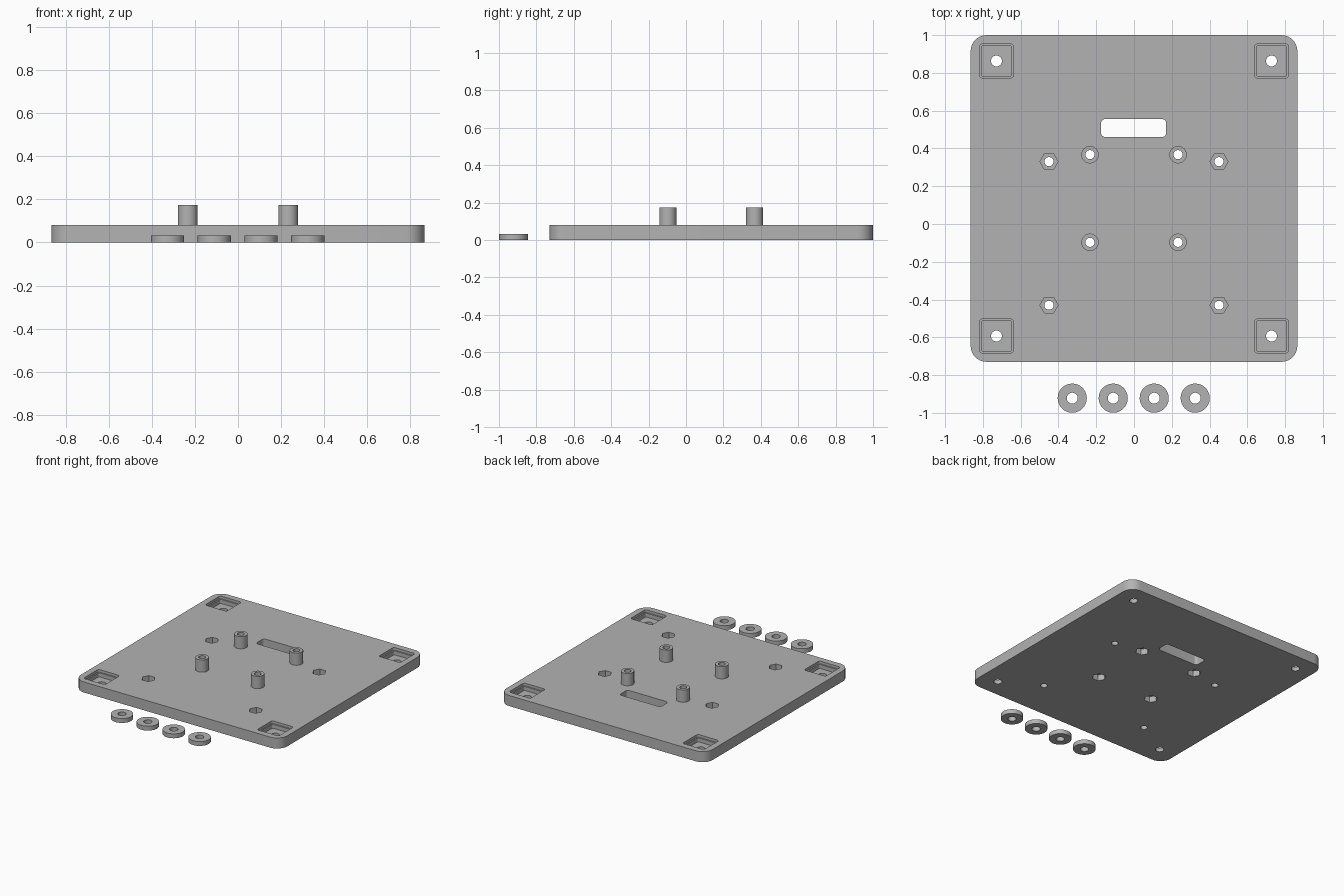
import bpy, bmesh, math

default = bpy.data.objects.get("Cube")
if default:
    bpy.data.objects.remove(default, do_unlink=True)

GREY = bpy.data.materials.new("plain grey")
GREY.use_nodes = True
GREY.diffuse_color = (0.45, 0.45, 0.45, 1)
GREY.node_tree.nodes["Principled BSDF"].inputs["Base Color"].default_value = (0.45, 0.45, 0.45, 1)


def circle(r, sides=48):
    return [(r * math.cos(2 * math.pi * i / sides), r * math.sin(2 * math.pi * i / sides))
            for i in range(sides)]


def rounded_rect(w, d, r, steps=8):
    pts = []
    for k, (sx, sy) in enumerate([(1, 1), (-1, 1), (-1, -1), (1, -1)]):
        for i in range(steps + 1):
            a = math.pi / 2 * (k + i / steps)
            pts.append((sx * (w / 2 - r) + r * math.cos(a), sy * (d / 2 - r) + r * math.sin(a)))
    return pts


def make_object(name, bm):
    bmesh.ops.recalc_face_normals(bm, faces=bm.faces)
    mesh = bpy.data.meshes.new(name)
    bm.to_mesh(mesh)
    bm.free()
    mesh.materials.append(GREY)
    obj = bpy.data.objects.new(name, mesh)
    bpy.context.collection.objects.link(obj)
    return obj


def prisms(name, outline, centres, z0, z1):
    """Extrude the same outline at every centre, as one object."""
    bm = bmesh.new()
    for cx, cy in centres:
        low = [bm.verts.new((cx + x, cy + y, z0)) for x, y in outline]
        high = [bm.verts.new((cx + x, cy + y, z1)) for x, y in outline]
        bm.faces.new(low[::-1])
        bm.faces.new(high)
        for i in range(len(low)):
            j = (i + 1) % len(low)
            bm.faces.new((low[i], low[j], high[j], high[i]))
    return make_object(name, bm)


def tube(name, centre, outer, inner, z0, z1):
    """Upright ring with a through hole."""
    bm = bmesh.new()
    loops = [[bm.verts.new((centre[0] + x, centre[1] + y, z)) for x, y in circle(r)]
             for r, z in [(outer, z0), (outer, z1), (inner, z1), (inner, z0)]]
    for k in range(4):
        a, b = loops[k], loops[(k + 1) % 4]
        for i in range(len(a)):
            j = (i + 1) % len(a)
            bm.faces.new((a[i], a[j], b[j], b[i]))
    return make_object(name, bm)


def cut(target, cutter):
    mod = target.modifiers.new("cut", 'BOOLEAN')
    mod.operation = 'DIFFERENCE'
    mod.solver = 'EXACT'
    mod.object = cutter
    graph = bpy.context.evaluated_depsgraph_get()
    mesh = bpy.data.meshes.new_from_object(target.evaluated_get(graph))
    target.modifiers.clear()
    target.data = mesh
    bpy.data.objects.remove(cutter, do_unlink=True)


def smooth(obj):
    bpy.ops.object.select_all(action='DESELECT')
    obj.select_set(True)
    bpy.context.view_layer.objects.active = obj
    bpy.ops.object.shade_smooth_by_angle(angle=math.radians(30))


TOP, MID = 0.08, 0.135
corners = [(x, y) for x in (-0.728, 0.728) for y in (-0.593, 0.863)]
posts = [(x, y) for x in (-0.233, 0.233) for y in (-0.097, 0.367)]
nuts = [(x, y) for x in (-0.45, 0.45) for y in (-0.43, 0.33)]

# Base plate
plate = prisms("base_plate", rounded_rect(1.73, 1.73, 0.085), [(0, MID)], 0, TOP)

# Stepped square corner pockets with screw holes
cut(plate, prisms("pocket_ledge", rounded_rect(0.18, 0.18, 0.016), corners, 0.06, 0.2))
cut(plate, prisms("pocket_floor", rounded_rect(0.16, 0.16, 0.01), corners, 0.03, 0.2))
cut(plate, prisms("corner_hole", circle(0.029), corners, -0.1, 0.2))

# Cable slot
cut(plate, prisms("slot", rounded_rect(0.345, 0.095, 0.022), [(-0.002, 0.508)], -0.1, 0.2))

# Hexagonal nut recesses, from above and from beneath the standoffs
cut(plate, prisms("nut_recess_top", circle(0.048, 6), nuts, 0.035, 0.2))
cut(plate, prisms("nut_recess_bottom", circle(0.048, 6), posts, -0.1, 0.045))
cut(plate, prisms("bolt_hole", circle(0.024), nuts + posts, -0.1, 0.2))
smooth(plate)

# Standoffs
for i, p in enumerate(posts):
    smooth(tube(f"standoff_{i + 1}", p, 0.046, 0.024, TOP, 0.173))

# Loose washers in front of the plate
for i in range(4):
    smooth(tube(f"washer_{i + 1}", (-0.327 + 0.217 * i, -0.922), 0.077, 0.029, 0, 0.033))
